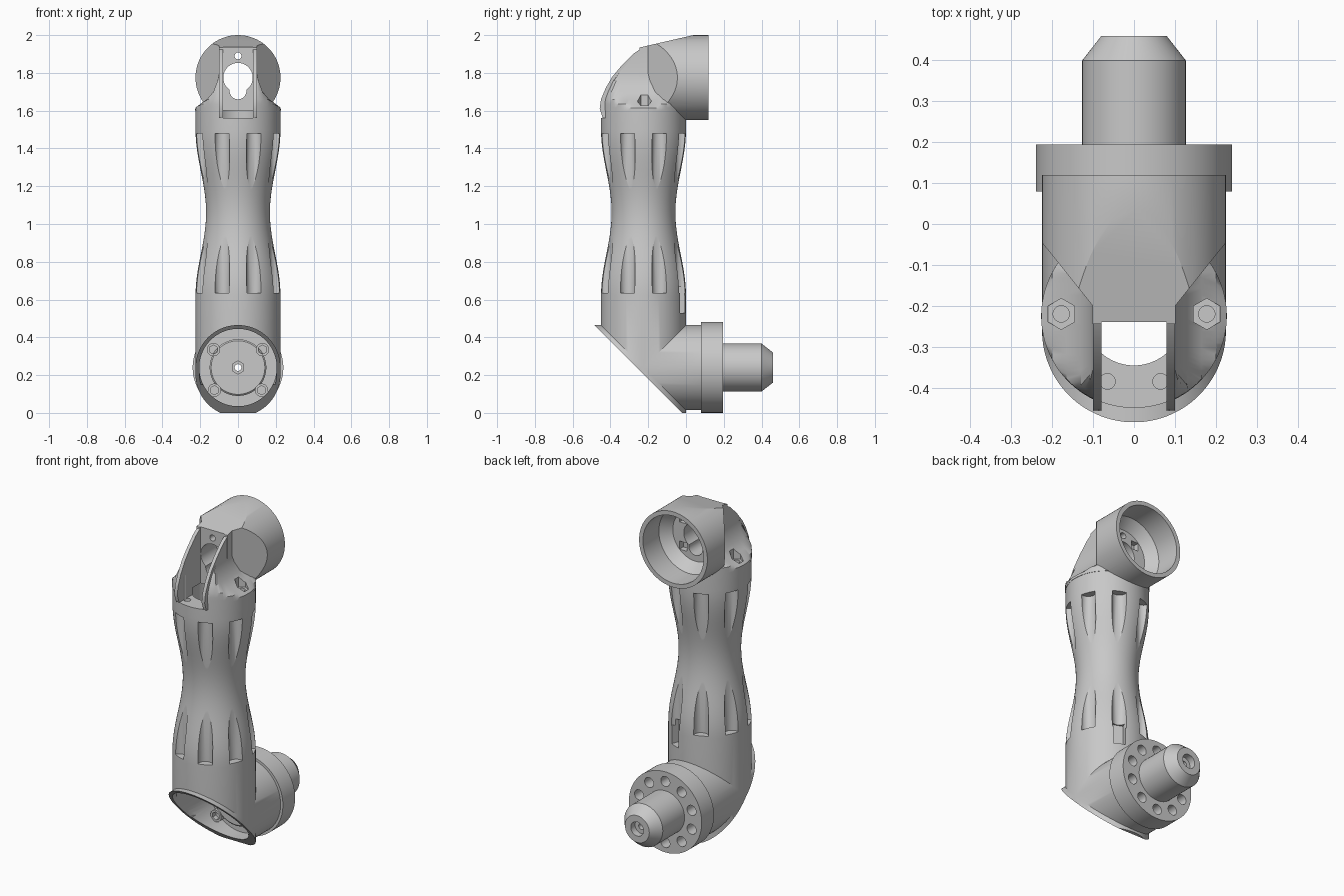
import bpy, bmesh
from math import sin, cos, pi, radians
from mathutils import Vector

old = bpy.data.objects.get("Cube")
if old:
    bpy.data.objects.remove(old, do_unlink=True)

grey = bpy.data.materials.new("plain grey")
grey.use_nodes = True
grey.diffuse_color = (0.58, 0.58, 0.58, 1)
grey.node_tree.nodes["Principled BSDF"].inputs["Base Color"].default_value = (0.58, 0.58, 0.58, 1)

COL_Y = -0.225     # column axis
LOW_Z = 0.24       # lower joint axis
TOP_Z = 1.775      # upper socket axis
R = 0.225          # tube radius


def loft(name, rings):
    """Closed solid through rings of equal point count."""
    bm = bmesh.new()
    loops = [[bm.verts.new(p) for p in ring] for ring in rings]
    n = len(loops[0])
    for a, b in zip(loops, loops[1:]):
        for i in range(n):
            j = (i + 1) % n
            bm.faces.new((a[i], a[j], b[j], b[i]))
    bm.faces.new(loops[0])
    bm.faces.new(loops[-1])
    bmesh.ops.recalc_face_normals(bm, faces=bm.faces)
    mesh = bpy.data.meshes.new(name)
    bm.to_mesh(mesh)
    bm.free()
    mesh.materials.append(grey)
    ob = bpy.data.objects.new(name, mesh)
    bpy.context.collection.objects.link(ob)
    return ob


def lathe(name, profile, axis, a, b, n=64):
    """Turn (radius, height) points; a, b place the axis: (x, y) for Z, (x, z) for Y."""
    rings = []
    for r, h in profile:
        ring = []
        for i in range(n):
            t = 2 * pi * (i + 0.5) / n
            u, v = a + r * cos(t), b + r * sin(t)
            ring.append((u, v, h) if axis == "Z" else (u, h, v))
        rings.append(ring)
    return loft(name, rings)


def rod(axis, a, b, r, lo, hi, n=32, name="cutter"):
    return lathe(name, [(r, lo), (r, hi)], axis, a, b, n)


def prism(points, axis, lo, hi, name="cutter"):
    """Extrude a (y, z) outline along X or an (x, y) outline along Z."""
    place = (lambda p, h: (h, *p)) if axis == "X" else (lambda p, h: (*p, h))
    return loft(name, [[place(p, h) for p in points] for h in (lo, hi)])


def combine(ob, tool, op="DIFFERENCE"):
    """Apply a boolean and discard the tool."""
    tool.hide_render = True
    mod = ob.modifiers.new("bool", "BOOLEAN")
    mod.operation, mod.object, mod.solver = op, tool, "EXACT"
    bpy.ops.object.select_all(action="DESELECT")
    bpy.context.view_layer.objects.active = ob
    ob.select_set(True)
    bpy.ops.object.modifier_apply(modifier=mod.name)
    bpy.data.objects.remove(tool, do_unlink=True)


# Waisted column
profile = [(R, 0.0), (R, 0.62)]
for i in range(1, 25):
    t = i / 25
    profile.append((0.197 + 0.028 * cos(2 * pi * t), 0.62 + 0.88 * t))
profile += [(R, 1.5), (R, 1.61)]
body = lathe("arm_body", profile, "Z", 0, COL_Y, 96)

# Flutes, fading out at the waist
for k in range(8):
    t = radians(22.5 + 45 * k)
    combine(body, rod("Z", 0.222 * cos(t), COL_Y + 0.222 * sin(t), 0.041, 0.635, 1.48, 24))

# Lower elbow with its outer corner cut off
combine(body, rod("Y", 0, LOW_Z, R, -0.5, 0.1, 96), "UNION")
combine(body, prism([(-0.8, 0.78), (0.28, -0.3), (-0.8, -0.3)], "X", -0.5, 0.5))
combine(body, rod("Y", 0, LOW_Z, 0.205, -0.6, 0.03, 64))
combine(body, rod("Z", 0, COL_Y, 0.2045, 0.15, 0.5, 64))

# Cheek outline seen from the side: (y, z)
cheek = [(-0.44, 1.56), (-0.457, 1.61), (-0.45, 1.66), (-0.425, 1.72), (-0.39, 1.78),
         (-0.34, 1.84), (-0.28, 1.9), (-0.22, 1.94)]


def cheek_front(z):
    for (y0, z0), (y1, z1) in zip(cheek, cheek[1:]):
        if z0 <= z <= z1:
            return y0 + (y1 - y0) * (z - z0) / (z1 - z0)
    return cheek[-1][0]


# Flare from the round collar up into the narrow cheeks
levels = [(1.6, 0.227), (1.615, 0.226), (1.635, 0.2), (1.66, 0.165), (1.7, 0.13),
          (1.76, 0.108), (1.85, 0.09)]
rings = []
for z, w in levels:
    squash = min(1, (COL_Y - cheek_front(z)) / 0.227)
    ring = []
    for i in range(96):
        t = 2 * pi * (i + 0.5) / 96
        x, y = 0.227 * cos(t), 0.227 * sin(t)
        ring.append((max(-w, min(w, x)), COL_Y + y * (squash if y < 0 else 1), z))
    rings.append(ring)
combine(body, loft("flare", rings), "UNION")
combine(body, prism(cheek + [(-0.1, 1.938), (-0.1, 1.56)], "X", -0.1, 0.1), "UNION")

# Upper socket head: tube trimmed by a tapered plan and a sloping roof
head = rod("Y", 0, TOP_Z, R, -0.3, 0.12, 96)
plan = [(0.3, 0.3), (0.3, 0.048), (0.101, -0.2), (0.101, -0.245)]
plan += [(-x, y) for x, y in reversed(plan)]
combine(head, prism(plan, "Z", 1.4, 2.2), "INTERSECT")
combine(head, prism([(-0.5, 1.876), (0.2, 2.037), (0.2, 2.3), (-0.5, 2.3)], "X", -0.5, 0.5))
combine(body, head, "UNION")

# Slot between the cheeks, and the cable bore down the column
combine(body, prism([(-0.7, 1.56), (-0.24, 1.56), (-0.24, 2.2), (-0.7, 2.2)], "X", -0.08, 0.08))
combine(body, rod("Z", 0, COL_Y, 0.121, 0.4, 1.6, 48))

# Socket cavity, keyhole and small pin hole
combine(body, lathe("cutter", [(0.15, -0.09), (0.2, -0.03), (0.2, 0.2)], "Y", 0, TOP_Z))
combine(body, rod("Y", 0, TOP_Z, 0.078, -0.27, 0.0, 48))
combine(body, rod("Y", 0, 1.705, 0.045, -0.27, 0.0))
combine(body, rod("Y", 0, 1.89, 0.018, -0.3, -0.03))

# Square nut pockets in the socket floor
for k in range(4):
    t = radians(45 + 90 * k)
    combine(body, rod("Y", 0.115 * cos(t), TOP_Z + 0.115 * sin(t), 0.034, -0.125, -0.05, 4))

# Screw holes in the collar
for s in (-1, 1):
    combine(body, rod("Z", s * 0.178, -0.22, 0.038, 1.622, 1.8, 6))
    combine(body, rod("Z", s * 0.178, -0.22, 0.02, 1.52, 1.7, 24))
    combine(body, rod("Z", s * 0.065, -0.385, 0.019, 1.49, 1.7, 24))

# Connector pocket below one rear flute
t = radians(67.5)
out, side = Vector((cos(t), sin(t))), Vector((-sin(t), cos(t)))
centre = Vector((0, COL_Y)) + out * 0.21
corners = [centre + out * a + side * b for a, b in
           ((-0.035, -0.034), (0.05, -0.034), (0.05, 0.034), (-0.035, 0.034))]
combine(body, prism([tuple(c) for c in corners], "Z", 0.53, 0.67))

# Rotating flange with a ring of pockets
flange = rod("Y", 0, LOW_Z, 0.24, 0.08, 0.195, 96, "joint_flange")
for k in range(10):
    t = 2 * pi * (k + 0.5) / 10
    combine(flange, rod("Y", 0.182 * cos(t), LOW_Z + 0.182 * sin(t), 0.03, 0.12, 0.3, 20))

# Output shaft with chamfered tip
shaft = lathe("output_shaft", [(0.127, 0.15), (0.127, 0.4), (0.08, 0.46)], "Y", 0, LOW_Z)
combine(shaft, rod("Y", 0, LOW_Z, 0.042, 0.42, 0.6))

# Disc inside the lower elbow
disc = lathe("inner_disc", [(0.15, 0.05), (0.15, -0.015), (0.142, -0.022)], "Y", 0, LOW_Z)
combine(disc, rod("Y", 0, LOW_Z, 0.035, -0.1, 0.01, 6))

# Through hole along the lower axis
for part in (body, flange, shaft, disc):
    combine(part, rod("Y", 0, LOW_Z, 0.018, -0.2, 0.6, 24))

# Screw bosses around the disc
parts = [body, flange, shaft, disc]
for s, side_name in ((-1, "right"), (1, "left")):
    for x, z, level in ((0.125, 0.12, "lower"), (0.13, 0.335, "upper")):
        boss = rod("Y", s * x, z, 0.035, -0.03, 0.05, 32, f"{level}_{side_name}_boss")
        combine(boss, rod("Y", s * x, z, 0.024, -0.1, 0.0, 6))
        parts.append(boss)

# Smooth curved faces, keep edges crisp
for part in parts:
    bpy.ops.object.select_all(action="DESELECT")
    bpy.context.view_layer.objects.active = part
    part.select_set(True)
    bpy.ops.object.shade_smooth_by_angle(angle=radians(28))
